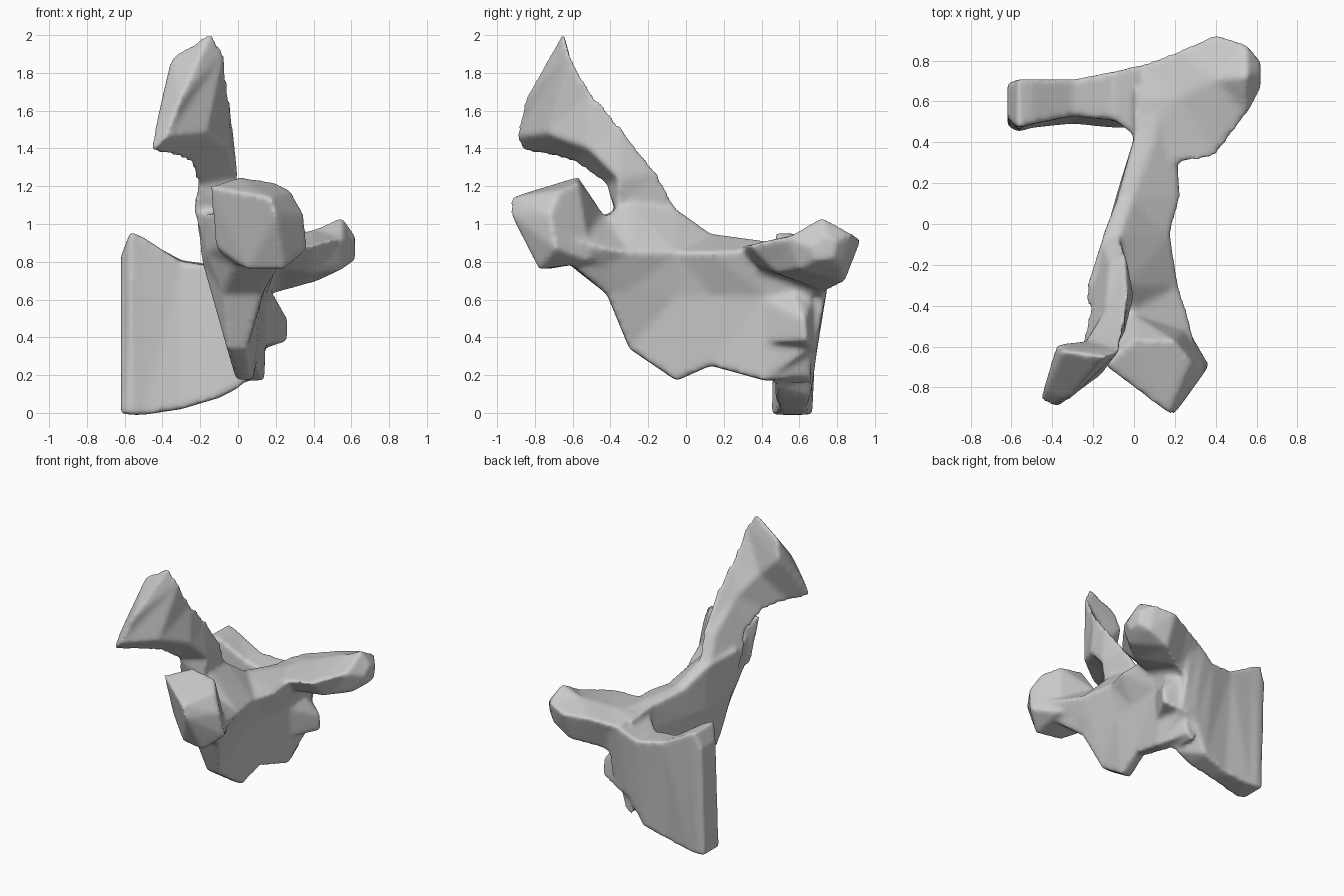
import bpy, bmesh


def make_part(name, bm):
    bmesh.ops.recalc_face_normals(bm, faces=bm.faces)
    mesh = bpy.data.meshes.new(name)
    bm.to_mesh(mesh)
    bm.free()
    ob = bpy.data.objects.new(name, mesh)
    bpy.context.collection.objects.link(ob)
    return ob


def loft(name, rings):
    """Skin a closed tube over rings of 3D points."""
    bm = bmesh.new()
    rows = [[bm.verts.new(p) for p in ring] for ring in rings]
    n = len(rows[0])
    for a, b in zip(rows, rows[1:]):
        for i in range(n):
            j = (i + 1) % n
            bm.faces.new((a[i], a[j], b[j], b[i]))
    bm.faces.new(rows[0])
    bm.faces.new(rows[-1])
    bmesh.ops.triangulate(bm, faces=bm.faces[:])
    return make_part(name, bm)


def hull(name, points):
    bm = bmesh.new()
    verts = [bm.verts.new(p) for p in points]
    bmesh.ops.convex_hull(bm, input=verts)
    loose = [v for v in bm.verts if not v.link_faces]
    bmesh.ops.delete(bm, geom=loose, context='VERTS')
    return make_part(name, bm)


# Long body with its lower keel: sections of (x, z) along y
body = [
    (-0.60, [(-0.10, 1.08), (0.05, 1.10), (0.30, 0.92), (0.28, 0.84), (0.22, 0.78), (-0.02, 0.77), (-0.10, 0.88)]),
    (-0.42, [(-0.18, 1.05), (0.00, 1.04), (0.26, 0.87), (0.20, 0.78), (0.13, 0.63), (-0.08, 0.63), (-0.17, 0.85)]),
    (-0.30, [(-0.23, 1.12), (-0.04, 1.12), (0.22, 0.85), (0.14, 0.65), (0.05, 0.34), (-0.06, 0.34), (-0.19, 0.80)]),
    (-0.05, [(-0.15, 1.06), (-0.07, 1.08), (0.18, 0.85), (0.12, 0.62), (0.08, 0.17), (-0.01, 0.17), (-0.14, 0.72)]),
    (0.13, [(-0.08, 0.94), (-0.01, 0.95), (0.23, 0.85), (0.13, 0.62), (0.10, 0.25), (0.02, 0.25), (-0.09, 0.72)]),
    (0.42, [(0.00, 0.90), (0.10, 0.91), (0.21, 0.86), (0.15, 0.62), (0.14, 0.17), (0.04, 0.17), (0.00, 0.70)]),
    (0.66, [(0.00, 0.87), (0.15, 0.90), (0.22, 0.75), (0.15, 0.55), (0.06, 0.19), (0.00, 0.14), (-0.02, 0.70)]),
]
parts = [loft("body", [[(x, y, z) for x, z in ring] for y, ring in body])]

# Neck rising into the flared upper blade
parts.append(loft("upper_blade", [
    [(-0.19, -0.36, 0.90), (-0.04, -0.36, 0.95), (-0.03, 0.06, 0.88), (-0.10, 0.06, 0.88)],
    [(-0.24, -0.38, 1.08), (-0.03, -0.37, 1.08), (-0.07, -0.06, 1.10), (-0.15, -0.09, 1.08)],
    [(-0.22, -0.42, 1.20), (0.00, -0.36, 1.24), (-0.04, -0.15, 1.27), (-0.12, -0.18, 1.24)],
    [(-0.26, -0.60, 1.33), (-0.04, -0.52, 1.40), (-0.03, -0.35, 1.53), (-0.14, -0.42, 1.46)],
    [(-0.36, -0.74, 1.36), (-0.16, -0.74, 1.48), (-0.05, -0.50, 1.70), (-0.23, -0.57, 1.60)],
    [(-0.46, -0.86, 1.38), (-0.38, -0.90, 1.46), (-0.07, -0.62, 1.91), (-0.38, -0.59, 1.75)],
    [(-0.44, -0.82, 1.50), (-0.31, -0.86, 1.65), (-0.14, -0.65, 2.02), (-0.35, -0.62, 1.89)],
]))

# Blunt knob at the front
parts.append(hull("front_knob", [
    (-0.15, -0.69, 1.20), (0.00, -0.57, 1.25), (0.20, -0.57, 1.22), (0.28, -0.67, 1.18),
    (0.35, -0.72, 1.05), (0.17, -0.93, 1.14), (0.20, -0.93, 1.05), (0.37, -0.69, 0.87),
    (0.24, -0.78, 0.76), (0.05, -0.74, 0.76), (-0.12, -0.62, 0.88), (-0.05, -0.55, 0.80),
    (0.26, -0.50, 0.80), (-0.02, -0.43, 1.04)]))

# Tall side plate at the back left: sections of (y, z) along x
plate = [
    (-0.62, [(0.52, 0.83), (0.69, 0.83), (0.66, 0.00), (0.48, 0.00)]),
    (-0.57, [(0.47, 0.96), (0.71, 0.95), (0.67, -0.01), (0.45, -0.01)]),
    (-0.50, [(0.49, 0.93), (0.71, 0.92), (0.66, -0.01), (0.47, -0.01)]),
    (-0.30, [(0.53, 0.80), (0.71, 0.81), (0.64, 0.02), (0.49, 0.02)]),
    (-0.10, [(0.51, 0.77), (0.75, 0.78), (0.66, 0.08), (0.47, 0.08)]),
    (0.02, [(0.42, 0.86), (0.78, 0.85), (0.69, 0.30), (0.47, 0.14)]),
    (0.14, [(0.42, 0.86), (0.79, 0.86), (0.69, 0.36), (0.48, 0.22)]),
]
parts.append(loft("side_plate", [[(x, y, z) for y, z in ring] for x, ring in plate]))

# Thick wing at the back right
wing = [
    (0.03, [(0.44, 0.88), (0.60, 0.89), (0.78, 0.86), (0.69, 0.56), (0.45, 0.62)]),
    (0.22, [(0.29, 0.88), (0.62, 0.92), (0.85, 0.90), (0.74, 0.64), (0.38, 0.77)]),
    (0.40, [(0.33, 0.89), (0.71, 0.97), (0.93, 0.92), (0.84, 0.69), (0.48, 0.74)]),
    (0.55, [(0.53, 0.93), (0.72, 1.04), (0.88, 0.95), (0.83, 0.77), (0.60, 0.76)]),
    (0.62, [(0.66, 0.88), (0.73, 0.94), (0.80, 0.91), (0.78, 0.82), (0.69, 0.81)]),
]
parts.append(loft("back_wing", [[(x, y, z) for y, z in ring] for x, ring in wing]))

# Tapered bump under the wing
parts.append(hull("lower_bump", [
    (0.27, 0.63, 0.49), (0.27, 0.64, 0.38), (0.10, 0.34, 0.37), (0.12, 0.36, 0.62),
    (0.08, 0.69, 0.66), (0.08, 0.70, 0.32), (0.16, 0.55, 0.68)]))

# Fuse everything into one continuous smooth bone
bpy.ops.object.select_all(action='DESELECT')
for ob in parts:
    ob.select_set(True)
bpy.context.view_layer.objects.active = parts[0]
bpy.ops.object.join()
bone = bpy.context.view_layer.objects.active
bone.name = "bone"
remesh = bone.modifiers.new("fuse", 'REMESH')
remesh.mode = 'VOXEL'
remesh.voxel_size = 0.015
remesh.use_smooth_shade = True
smooth = bone.modifiers.new("soften", 'SMOOTH')
smooth.factor = 0.5
smooth.iterations = 9
